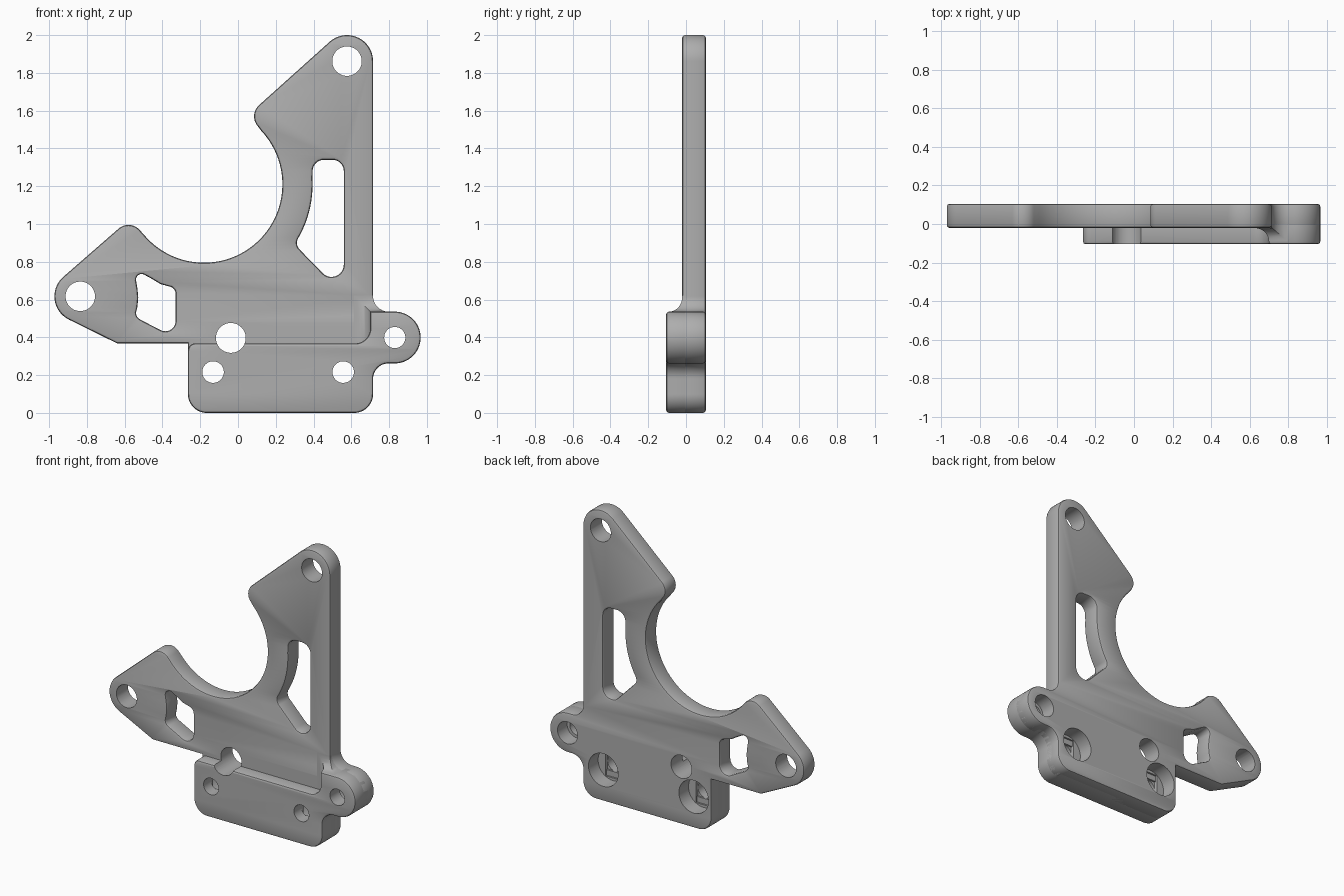
import bpy, bmesh
from math import sin, cos, radians, pi, sqrt

if "Cube" in bpy.data.objects:
    bpy.data.objects.remove(bpy.data.objects["Cube"])

grey = bpy.data.materials.new("plain grey")
grey.use_nodes = True
GREY = (0.42, 0.42, 0.42, 1)
grey.diffuse_color = GREY
grey.node_tree.nodes["Principled BSDF"].inputs["Base Color"].default_value = GREY

FRONT, FACE, BACK = -0.105, -0.02, 0.105   # block front, plate front, shared back
BEVEL = 0.014


def arc(cx, cz, r, a0, a1, step=6):
    n = max(3, int(abs(a1 - a0) / step))
    angles = [radians(a0 + (a1 - a0) * i / n) for i in range(n + 1)]
    return [(cx + r * cos(a), cz + r * sin(a)) for a in angles]


def activate(ob):
    bpy.ops.object.select_all(action='DESELECT')
    ob.select_set(True)
    bpy.context.view_layer.objects.active = ob


def slab(name, loops, y0, y1):
    """Extruded outline with holes and softened rims, standing in the xz plane."""
    cu = bpy.data.curves.new(name, 'CURVE')
    cu.dimensions = '2D'
    cu.fill_mode = 'BOTH'
    cu.extrude = (y1 - y0) / 2 - BEVEL
    cu.bevel_depth = BEVEL
    cu.bevel_resolution = 1
    cu.offset = -BEVEL
    for loop in loops:
        sp = cu.splines.new('POLY')
        sp.points.add(len(loop) - 1)
        for p, (x, z) in zip(sp.points, loop):
            p.co = (x, z, 0, 1)
        sp.use_cyclic_u = True
    ob = bpy.data.objects.new(name, cu)
    bpy.context.collection.objects.link(ob)
    ob.location.y = (y0 + y1) / 2
    ob.rotation_euler.x = pi / 2
    activate(ob)
    bpy.ops.object.convert(target='MESH')
    ob = bpy.context.object
    bm = bmesh.new()
    bm.from_mesh(ob.data)
    bmesh.ops.remove_doubles(bm, verts=bm.verts, dist=0.0003)
    bmesh.ops.recalc_face_normals(bm, faces=bm.faces)
    bm.to_mesh(ob.data)
    bm.free()
    ob.data.materials.clear()
    ob.data.materials.append(grey)
    return ob


def cut(ob, cutter):
    m = ob.modifiers.new("cut", 'BOOLEAN')
    m.object = cutter
    m.operation = 'DIFFERENCE'
    m.solver = 'EXACT'
    activate(ob)
    bpy.ops.object.modifier_apply(modifier=m.name)


def drill(parts, x, z, r, y0=-0.3, y1=0.3):
    bpy.ops.mesh.primitive_cylinder_add(vertices=48, radius=r, depth=y1 - y0,
                                        location=(x, (y0 + y1) / 2, z), rotation=(pi / 2, 0, 0))
    tool = bpy.context.object
    for ob in parts:
        cut(ob, tool)
    bpy.data.objects.remove(tool)


def pocket(parts, x, z, w, h, y0, y1):
    bpy.ops.mesh.primitive_cube_add(size=1, location=(x, (y0 + y1) / 2, z))
    tool = bpy.context.object
    tool.scale = (w, y1 - y0, h)
    bpy.context.view_layer.update()
    for ob in parts:
        cut(ob, tool)
    bpy.data.objects.remove(tool)


# Shared foot and ear contour
foot = (arc(-0.165, 0.1, 0.1, 180, 270) + arc(0.615, 0.1, 0.1, 270, 360)
        + arc(0.797, 0.18, 0.082, 180, 90) + arc(0.83, 0.399, 0.137, -90, 90))

# Main plate with the large open bore
outline = (foot + arc(0.797, 0.618, 0.082, -90, -180)
           + arc(0.577, 1.862, 0.138, 0, 131)
           + arc(0.165, 1.57, 0.08, 131, 223)
           + arc(-0.18, 1.21, 0.415, 43, -139, 4)
           + arc(-0.58, 0.915, 0.08, 41, 131)
           + arc(-0.835, 0.617, 0.137, 131, 243)
           + [(-0.64, 0.368), (-0.265, 0.368)])

# Lightening windows
long_window = (arc(0.455, 1.28, 0.06, 90, 180)
               + arc(-0.18, 1.21, 0.575, 3, -27, 3)
               + arc(0.362, 0.9, 0.05, 150, 225)
               + arc(0.495, 0.785, 0.065, 225, 360)
               + arc(0.5, 1.28, 0.06, 0, 90))
small_window = (arc(-0.51, 0.705, 0.03, 65, 185, 20)
                + [(-0.532, 0.655), (-0.528, 0.61), (-0.533, 0.56)]
                + arc(-0.5, 0.53, 0.04, 180, 243, 15)
                + arc(-0.385, 0.487, 0.055, 243, 360, 12)
                + arc(-0.37, 0.63, 0.04, 0, 65, 12)
                + [(-0.41, 0.682), (-0.46, 0.712)])
plate = slab("main_plate", [outline, long_window, small_window], FACE, BACK)

# Thick mounting block along the foot
block_outline = (foot + [(0.70, 0.536)] + arc(0.62, 0.448, 0.08, 0, -90)
                 + arc(-0.225, 0.328, 0.04, 90, 180))
block = slab("mounting_block", [block_outline], FRONT, 0.05)

# Holes: plate tips, locating hole, ear, and two screw holes
both = [plate, block]
drill([plate], 0.577, 1.862, 0.078)
drill([plate], -0.835, 0.617, 0.078)
drill(both, -0.038, 0.397, 0.079)
drill(both, 0.83, 0.399, 0.056)
drill(both, 0.83, 0.399, 0.076, 0.0, 0.3)
for x in (-0.132, 0.557):
    drill(both, x, 0.216, 0.057)
    drill(both, x, 0.216, 0.113, 0.0, 0.3)
    pocket(both, x, 0.216, 0.114, 0.19, -0.012, 0.01)
    pocket(both, x, 0.216, 0.114, 0.114, -0.024, 0.01)

# Hollow fillet blending the ear into the plate
bm = bmesh.new()
R, N = FACE - FRONT, 8
rows = []
for i in range(N + 1):
    t = pi / 2 * i / N
    d, y = R - R * cos(t), FRONT + BEVEL * (1 - i / N) + R * sin(t) * 0.99
    u = max(0.0, 0.082 - d)
    cx = 0.797 - sqrt(0.082 ** 2 - u ** 2)
    pts = [(0.70 - d, 0.368), (0.70 - d, 0.536 + d), (cx, 0.536 + d)]
    rows.append([bm.verts.new((x, y, z)) for x, z in pts])
for a, b in zip(rows, rows[1:]):
    for k in range(2):
        bm.faces.new((a[k], a[k + 1], b[k + 1], b[k]))
# Close the right end down to the plate face
base = [bm.verts.new((r[2].co.x, FACE + 0.02, r[2].co.z)) for r in rows]
for i in range(N):
    bm.faces.new((rows[i][2], rows[i + 1][2], base[i + 1], base[i]))
bmesh.ops.recalc_face_normals(bm, faces=bm.faces)
if sum(f.normal.y for f in bm.faces) > 0:
    bmesh.ops.reverse_faces(bm, faces=bm.faces)
me = bpy.data.meshes.new("ear_fillet")
bm.to_mesh(me)
bm.free()
fillet = bpy.data.objects.new("ear_fillet", me)
me.materials.append(grey)
bpy.context.collection.objects.link(fillet)

for ob in (plate, block, fillet):
    activate(ob)
    bpy.ops.object.shade_smooth_by_angle(angle=radians(35))
